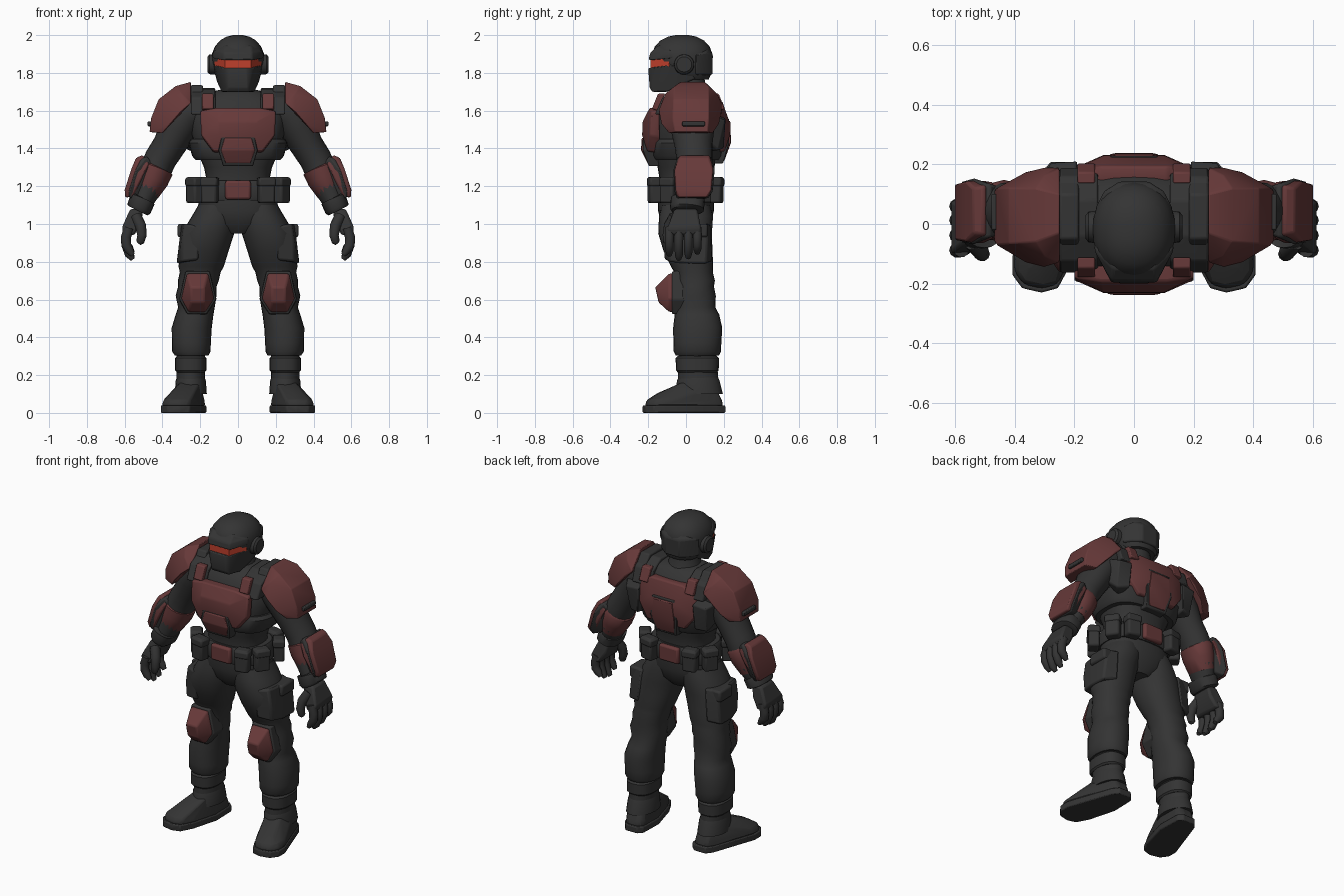
import bpy, bmesh, math
from mathutils import Vector, Matrix


def material(name, rgb):
    m = bpy.data.materials.new(name)
    m.diffuse_color = (*rgb, 1)
    return m


DARK = material("charcoal", (0.034, 0.034, 0.034))
RED = material("dull_red", (0.135, 0.041, 0.041))
GLOW = material("visor_red", (0.52, 0.05, 0.025))


def finish(name, bm, mat, mirror, bevel, angle):
    bmesh.ops.recalc_face_normals(bm, faces=bm.faces)
    me = bpy.data.meshes.new(name)
    bm.to_mesh(me)
    bm.free()
    me.materials.append(mat)
    me.shade_smooth()
    me.set_sharp_from_angle(angle=math.radians(angle))
    ob = bpy.data.objects.new(name, me)
    bpy.context.collection.objects.link(ob)
    if bevel:
        b = ob.modifiers.new("bevel", 'BEVEL')
        b.width = bevel
        b.segments = 2
        b.limit_method = 'ANGLE'
        b.angle_limit = math.radians(25)
    if mirror:
        ob.modifiers.new("mirror", 'MIRROR')
    return ob


def hull(name, pts, mat, mirror=False, sym=False, bevel=0.008):
    """Faceted armour piece wrapped round a few corner points."""
    pts = list(pts)
    if sym:
        pts += [(-x, y, z) for x, y, z in pts]
    bm = bmesh.new()
    for p in pts:
        bm.verts.new(p)
    bmesh.ops.convex_hull(bm, input=bm.verts[:])
    loose = [v for v in bm.verts if not v.link_faces]
    bmesh.ops.delete(bm, geom=loose, context='VERTS')
    bmesh.ops.dissolve_limit(bm, angle_limit=math.radians(3), verts=bm.verts[:], edges=bm.edges[:])
    return finish(name, bm, mat, mirror, bevel, 32)


def box(name, c, size, mat, rot=0, mirror=False, bevel=0.012):
    m = Matrix.Translation(c) @ Matrix.Rotation(math.radians(rot), 4, 'Z')
    pts = [m @ Vector((sx * size[0] / 2, sy * size[1] / 2, sz * size[2] / 2))
           for sx in (-1, 1) for sy in (-1, 1) for sz in (-1, 1)]
    return hull(name, [tuple(p) for p in pts], mat, mirror, bevel=bevel)


def tube(name, rings, mat, mirror=False, n=20, p=2.0, flat=False, angle=40):
    """Loft of (x, y, z, radius_a, radius_b) rings along a path."""
    bm = bmesh.new()
    loops = []
    for i, (x, y, z, ra, rb) in enumerate(rings):
        lo, hi = rings[max(i - 1, 0)], rings[min(i + 1, len(rings) - 1)]
        t = Vector((0, 0, 1)) if flat else (Vector(hi[:3]) - Vector(lo[:3])).normalized()
        a = Vector((0, 1, 0)).cross(t).normalized()
        b = t.cross(a)
        loop = []
        for k in range(n):
            c, s = math.cos(2 * math.pi * k / n), math.sin(2 * math.pi * k / n)
            u = math.copysign(abs(c) ** (2 / p), c) * ra
            v = math.copysign(abs(s) ** (2 / p), s) * rb
            loop.append(bm.verts.new(Vector((x, y, z)) + a * u + b * v))
        loops.append(loop)
    for l0, l1 in zip(loops, loops[1:]):
        for k in range(n):
            bm.faces.new((l0[k], l0[(k + 1) % n], l1[(k + 1) % n], l1[k]))
    bm.faces.new(loops[0])
    bm.faces.new(loops[-1])
    return finish(name, bm, mat, mirror, 0, angle)


# Helmet
tube("helmet_shell", [(0, .03, 1.765, .1, .09), (0, .005, 1.80, .13, .13), (0, -.015, 1.855, .138, .152),
                      (0, -.02, 1.90, .138, .16), (0, -.02, 1.94, .122, .145), (0, -.02, 1.972, .095, .115),
                      (0, -.02, 1.992, .06, .075), (0, -.02, 2.0, .025, .035)], DARK, n=28, p=2.2, flat=True)
hull("helmet_brow", [(.075, -.198, 1.867), (.075, -.19, 1.905), (.132, -.09, 1.878), (.132, -.09, 1.915),
                     (.07, -.15, 1.945), (.06, -.05, 1.94), (.13, -.02, 1.88)], DARK, sym=True)
hull("visor", [(.07, -.188, 1.825), (.07, -.188, 1.868), (.124, -.09, 1.835), (.124, -.09, 1.88),
               (.1, -.03, 1.84), (.1, -.03, 1.87)], GLOW, sym=True, bevel=0)
hull("face_mask", [(.045, -.2, 1.825), (.08, -.183, 1.828), (.125, -.09, 1.842), (.135, -.02, 1.84),
                   (.05, -.192, 1.72), (.06, -.178, 1.70), (.088, -.1, 1.70), (.108, -.02, 1.745),
                   (.11, .05, 1.77)], DARK, sym=True)
tube("ear_disc", [(.11, -.01, 1.845, .055, .055), (.152, -.01, 1.845, .052, .052), (.162, -.01, 1.845, .04, .04)],
     DARK, mirror=True)
hull("nape_guard", [(.1, .1, 1.79), (.05, .14, 1.79), (.05, .142, 1.9), (.1, .11, 1.91), (.13, .05, 1.9),
                    (.13, .05, 1.79), (.05, .11, 1.935)], DARK, sym=True)
tube("neck", [(0, .02, 1.6, .13, .12), (0, .02, 1.66, .115, .11), (0, .015, 1.69, .095, .095),
              (0, .005, 1.79, .085, .09)], DARK, flat=True)

# Torso and pelvis
tube("torso", [(0, .0, 1.12, .19, .14), (0, .0, 1.24, .168, .14), (0, 0, 1.30, .18, .15), (0, 0, 1.38, .215, .17),
               (0, .01, 1.48, .25, .18), (0, .015, 1.57, .26, .175), (0, .015, 1.64, .235, .15),
               (0, .015, 1.69, .17, .11), (0, .015, 1.71, .1, .08)], DARK, n=28, p=2.5, flat=True)
tube("pelvis", [(0, 0, .95, .07, .09), (0, 0, 1.0, .17, .13), (0, 0, 1.07, .215, .148), (0, 0, 1.14, .205, .148)],
     DARK, n=28, p=2.4, flat=True)
tube("harness_band", [(0, .005, 1.34, .225, .17), (0, .005, 1.36, .243, .182), (0, .01, 1.43, .262, .192),
                      (0, .01, 1.45, .25, .18)], DARK, n=28, p=2.8, flat=True)
hull("shoulder_strap", [(x, y, z) for x in (.12, .25) for y, z in
                        ((-.165, 1.58), (-.125, 1.67), (-.04, 1.715), (.08, 1.72), (.16, 1.67), (.19, 1.58))],
     DARK, mirror=True)
hull("strap_top", [(x, y, z) for x in (.185, .25) for y, z in
                   ((-.11, 1.62), (-.05, 1.735), (.1, 1.735), (.17, 1.64))], DARK, mirror=True)
hull("shoulder_blade", [(.19, .21, 1.56), (.28, .205, 1.55), (.2, .2, 1.40), (.27, .17, 1.39), (.3, .1, 1.45),
                        (.31, .15, 1.57), (.2, .1, 1.6), (.2, .1, 1.38)], DARK, mirror=True)
for name, s, off in (("front_clip", -1, 0), ("back_clip", 1, .025)):
    hull(name, [(x, s * (y + off), z) for x in (.13, .19) for y, z in
                ((.15, 1.60), (.18, 1.61), (.148, 1.69), (.11, 1.69))], RED, mirror=True, bevel=.006)

# Chest and back armour, each with a framed centre panel
for side, s, top in (("chest", -1, 1.615), ("back", 1, 1.65)):
    hull(side + "_plate", [(.2, s * .14, 1.60), (.2, s * .18, 1.595), (.11, s * .192, top), (.11, s * .14, top),
                           (.1, s * .23, 1.54), (.1, s * .232, 1.47), (.195, s * .19, 1.47), (.19, s * .14, 1.46),
                           (.13, s * .205, 1.385), (.13, s * .14, 1.375)], RED, sym=True)
    w = .09 if s < 0 else .08
    zs = (1.455, 1.39, 1.32) if s < 0 else (1.545, 1.43, 1.335)
    for part, g, y, mat in (("_panel_frame", .014, .231, DARK), ("_panel", 0, .238, RED)):
        hull(side + part, [(w * .8 + g, s * d, zs[0] + g) for d in (.15, y - .003)] +
             [(w + g, s * d, zs[1]) for d in (.15, y - .004)] + [(w * .75, s * y, zs[1])] +
             [(w * .72 + g, s * d, zs[2] - g) for d in (.14, y - .035)], mat, sym=True, bevel=.005)

# Belt, buckles and pouches
tube("belt", [(0, 0, 1.125, .212, .155), (0, 0, 1.14, .217, .16), (0, 0, 1.215, .21, .16), (0, 0, 1.23, .2, .15)],
     DARK, n=28, p=2.6, flat=True)
for name, y in (("front_buckle", -.163), ("back_buckle", .163)):
    box(name, (0, y, 1.18), (.135, .035, .1), RED)
for name, x, y, rot in (("front_pouch", .15, -.165, 12), ("front_side_pouch", .228, -.09, 55),
                        ("back_side_pouch", .228, .085, -55), ("back_pouch", .145, .16, -12)):
    box(name, (x, y, 1.18), (.085, .065, .14), DARK, rot, True)
    box(name + "_flap", (x, y, 1.222), (.092, .072, .045), DARK, rot, True, .01)

# Legs
tube("leg", [(.245, .06, .305, .09, .115), (.247, .06, .325, .102, .125), (.247, .06, .37, .103, .127),
             (.245, .062, .45, .106, .13), (.23, .058, .52, .1, .118), (.22, .05, .56, .097, .105),
             (.222, .05, .62, .108, .108), (.215, .048, .67, .102, .1), (.21, .047, .7, .108, .106),
             (.2, .04, .745, .108, .102), (.195, .032, .775, .12, .112), (.176, .01, .86, .127, .13),
             (.16, -.005, .95, .14, .142), (.125, 0, 1.04, .12, .143), (.11, 0, 1.1, .1, .13)],
     DARK, True, n=24, p=2.2, flat=True)
hull("thigh_pouch", [(.2, -.13, .99), (.285, -.1, 1.0), (.3, .0, 1.0), (.3, .1, 1.0), (.22, .13, 1.0),
                     (.21, -.115, .81), (.3, -.09, .8), (.325, 0, .79), (.325, .11, .79), (.24, .14, .80),
                     (.31, .115, .92), (.3, -.1, .9)], DARK, True, bevel=.012)
box("pouch_flap", (.285, .05, .965), (.07, .13, .07), DARK, 0, True)
knee = ((.27, .737), (.158, .737), (.127, .605), (.172, .535), (.262, .535), (.3, .605))
hull("knee_base", [(.215 + (x - .215) * k, y, .635 + (z - .635) * k) for x, z in knee
                   for k, y in ((1.16, .02), (1.12, -.075))], DARK, True)
hull("knee_pad", [(x, y, z) for x, z in knee for y in (-.02, -.09)] +
     [(.18, -.163, .665), (.25, -.163, .665), (.178, -.145, .585), (.25, -.145, .585)], RED, True)

# Boots
tube("ankle", [(.25, .065, .13, .075, .11), (.25, .06, .32, .075, .1)], DARK, True, flat=True)
tube("ankle_band", [(.25, .06, .215, .074, .104), (.25, .06, .225, .083, .113), (.25, .06, .29, .083, .115),
                    (.25, .06, .3, .074, .104)], DARK, True, p=2.5, flat=True)
sole = ((.172, .18), (.2, .208), (.28, .208), (.31, .17), (.345, .0), (.408, -.11), (.408, -.17), (.375, -.215),
        (.31, -.23), (.255, -.215), (.215, -.14), (.168, .03))
hull("boot_sole", [(x, y, z) for x, y in sole for z in (0, .04)], DARK, True, bevel=.006)
hull("boot_foot", [(.285 + (x - .285) * k, -.01 + (y + .01) * k, z) for x, y in sole
                   for k, z in ((.95, .03), (.92, .065))] +
     [(.29, -.15, .105), (.345, -.14, .105), (.265, -.06, .135), (.33, -.06, .135),
      (.2, .15, .15), (.29, .15, .15), (.2, .0, .17), (.3, .0, .17)], DARK, True, bevel=.015)
tube("boot_collar", [(.25, .07, .1, .085, .125), (.25, .065, .17, .08, .113), (.25, .065, .2, .07, .1)],
     DARK, True, flat=True)

# Arms
tube("arm", [(.2, .025, 1.62, .1, .12), (.27, .03, 1.58, .11, .125), (.32, .035, 1.5, .1, .115),
             (.365, .04, 1.415, .087, .1), (.41, .045, 1.345, .085, .095), (.435, .045, 1.29, .085, .095),
             (.47, .035, 1.2, .075, .09), (.51, .015, 1.11, .055, .07)], DARK, True, n=24)
tube("forearm_shell", [(.428, .045, 1.305, .083, .095), (.433, .045, 1.295, .093, .103),
                       (.455, .04, 1.235, .087, .1), (.485, .03, 1.165, .068, .083),
                       (.488, .03, 1.158, .06, .075)], RED, True, n=16)
fore = ((.505, 1.365, -.035, .125), (.54, 1.35, -.03, .12), (.565, 1.29, -.06, .145), (.6, 1.18, -.055, .135),
        (.597, 1.14, -.04, .11))
hull("forearm_guard", [(x, y, z) for x, z, y0, y1 in fore for y in (y0, y1)] +
     [(.47, -.05, 1.32), (.47, .14, 1.32), (.555, -.05, 1.145), (.555, .12, 1.145),
      (.5, -.065, 1.26), (.5, .145, 1.26)], RED, True)
hull("guard_mount", [(x - .022, y, z - .006) for x, z, y0, y1 in fore for y in (y0 - .01, y1 + .01)] +
     [(.44, -.03, 1.3), (.44, .12, 1.3), (.52, -.03, 1.15), (.52, .1, 1.15)], DARK, True)
tube("wrist_cuff", [(.502, .01, 1.135, .06, .08), (.505, .01, 1.13, .068, .09), (.525, .005, 1.08, .066, .09),
                    (.53, .005, 1.07, .055, .08)], DARK, True, p=2.5)

# Shoulder pads
hull("shoulder_pad", [(.25, -.03, 1.752), (.25, .1, 1.752), (.25, -.13, 1.64), (.25, .19, 1.64),
                      (.30, -.145, 1.60), (.30, .19, 1.60), (.36, -.13, 1.53), (.36, .175, 1.53),
                      (.40, -.09, 1.48), (.40, .14, 1.48), (.468, -.06, 1.487), (.468, .115, 1.487),
                      (.46, -.07, 1.56), (.46, .12, 1.56), (.42, -.065, 1.66), (.42, .12, 1.66),
                      (.33, -.06, 1.73), (.33, .12, 1.73), (.3, -.11, 1.69), (.3, .165, 1.69)],
     RED, True, bevel=.012)
box("pad_clip", (.466, .04, 1.53), (.025, .12, .025), DARK, 0, True, .005)

# Hands
hull("palm", [(.5, -.06, 1.08), (.5, .06, 1.08), (.57, -.06, 1.08), (.57, .06, 1.08), (.615, -.1, .98),
              (.615, .08, .98), (.605, -.1, .94), (.605, .08, .94), (.55, -.1, .94), (.55, .08, .94),
              (.515, -.08, 1.0), (.515, .07, 1.0)], DARK, True, bevel=.015)
for i, (y, tip) in enumerate(((-.088, .835), (-.038, .812), (.012, .82), (.06, .845))):
    tube("finger_%d" % (i + 1), [(.578, y, .98, .026, .024), (.593, y, .93, .027, .025), (.592, y, .89, .026, .024),
                                 (.575, y, tip + .025, .023, .022), (.557, y, tip, .012, .013)], DARK, True, n=10)
tube("thumb", [(.54, -.06, 1.04, .03, .03), (.515, -.09, .99, .029, .029), (.508, -.1, .94, .025, .025),
               (.518, -.1, .905, .021, .021), (.525, -.1, .895, .01, .01)], DARK, True, n=10)
